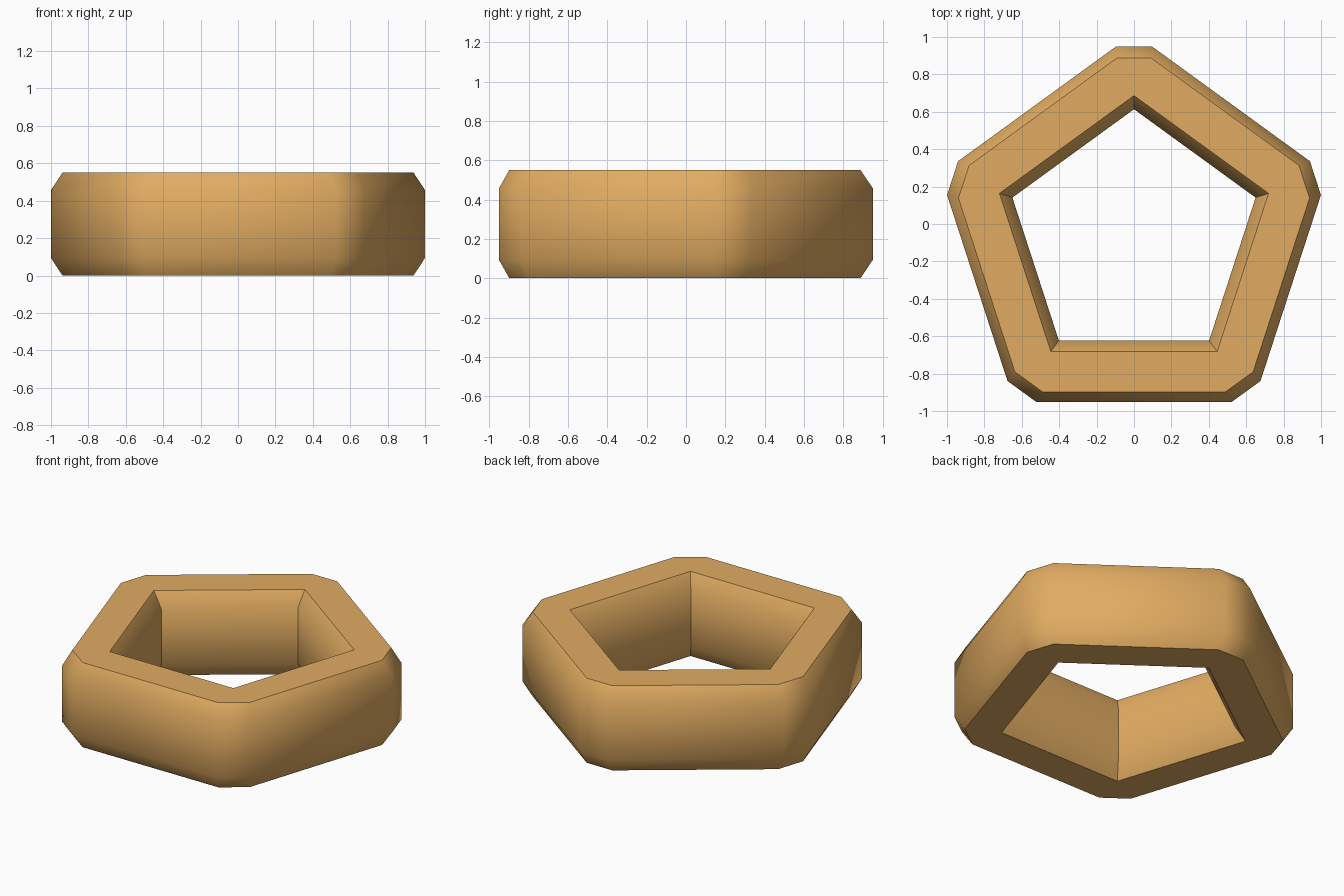
import bpy
import bmesh
from math import atan2, cos, radians, sin, sqrt

cube = bpy.data.objects.get("Cube")
if cube:
    bpy.data.objects.remove(cube, do_unlink=True)

HEIGHT = 0.55
BEVEL = 0.093       # height of the sloped bands
CENTRE_Y = -0.07    # centre of the five-fold symmetry
SIDES = 5

# One warm wood-like colour
tan = bpy.data.materials.new("warm_tan")
tan.use_nodes = True
colour = (0.75, 0.41, 0.12, 1)
tan.diffuse_color = colour
tan.node_tree.nodes["Principled BSDF"].inputs["Base Color"].default_value = colour


def corner(bm, radius, angle, z):
    return bm.verts.new((radius * cos(angle), CENTRE_Y + radius * sin(angle), z))


def outer_loop(bm, reach, half_cut, z):
    """Pentagon with cut corners, two points per corner."""
    radius, spread = sqrt(reach ** 2 + half_cut ** 2), atan2(half_cut, reach)
    return [corner(bm, radius, radians(90 + 72 * i) + side * spread, z)
            for i in range(SIDES) for side in (-1, 1)]


def inner_loop(bm, inradius, z):
    """Plain pentagon with sharp corners."""
    return [corner(bm, inradius / cos(radians(36)), radians(90 + 72 * i), z)
            for i in range(SIDES)]


def bridge(bm, a, b):
    for i in range(len(a)):
        j = (i + 1) % len(a)
        bm.faces.new((a[i], a[j], b[j], b[i]))


def cap(bm, outer, inner):
    """Flat ring between the cut-corner outline and the hole."""
    for i in range(SIDES):
        j = (i + 1) % SIDES
        bm.faces.new((outer[2 * i], outer[2 * i + 1], inner[i]))
        bm.faces.new((outer[2 * i + 1], outer[2 * j], inner[j], inner[i]))


# Pentagonal ring with bevelled rims
bm = bmesh.new()
levels = [(0, True), (BEVEL, False), (HEIGHT - BEVEL, False), (HEIGHT, True)]
outer = [outer_loop(bm, 0.957 if rim else 1.02, 0.092 if rim else 0.095, z)
         for z, rim in levels]
inner = [inner_loop(bm, 0.612 if rim else 0.553, z) for z, rim in levels]
for k in range(3):
    bridge(bm, outer[k], outer[k + 1])
    bridge(bm, inner[k + 1], inner[k])
cap(bm, outer[0], inner[0])
cap(bm, outer[3], inner[3])
bmesh.ops.recalc_face_normals(bm, faces=bm.faces[:])

mesh = bpy.data.meshes.new("pentagonal_ring")
bm.to_mesh(mesh)
bm.free()
mesh.materials.append(tan)
ring = bpy.data.objects.new("pentagonal_ring", mesh)
bpy.context.collection.objects.link(ring)

# Soft walls, crisp rims and inner corners
for other in bpy.context.selected_objects:
    other.select_set(False)
ring.select_set(True)
bpy.context.view_layer.objects.active = ring
bpy.ops.object.shade_smooth_by_angle(angle=radians(45))
